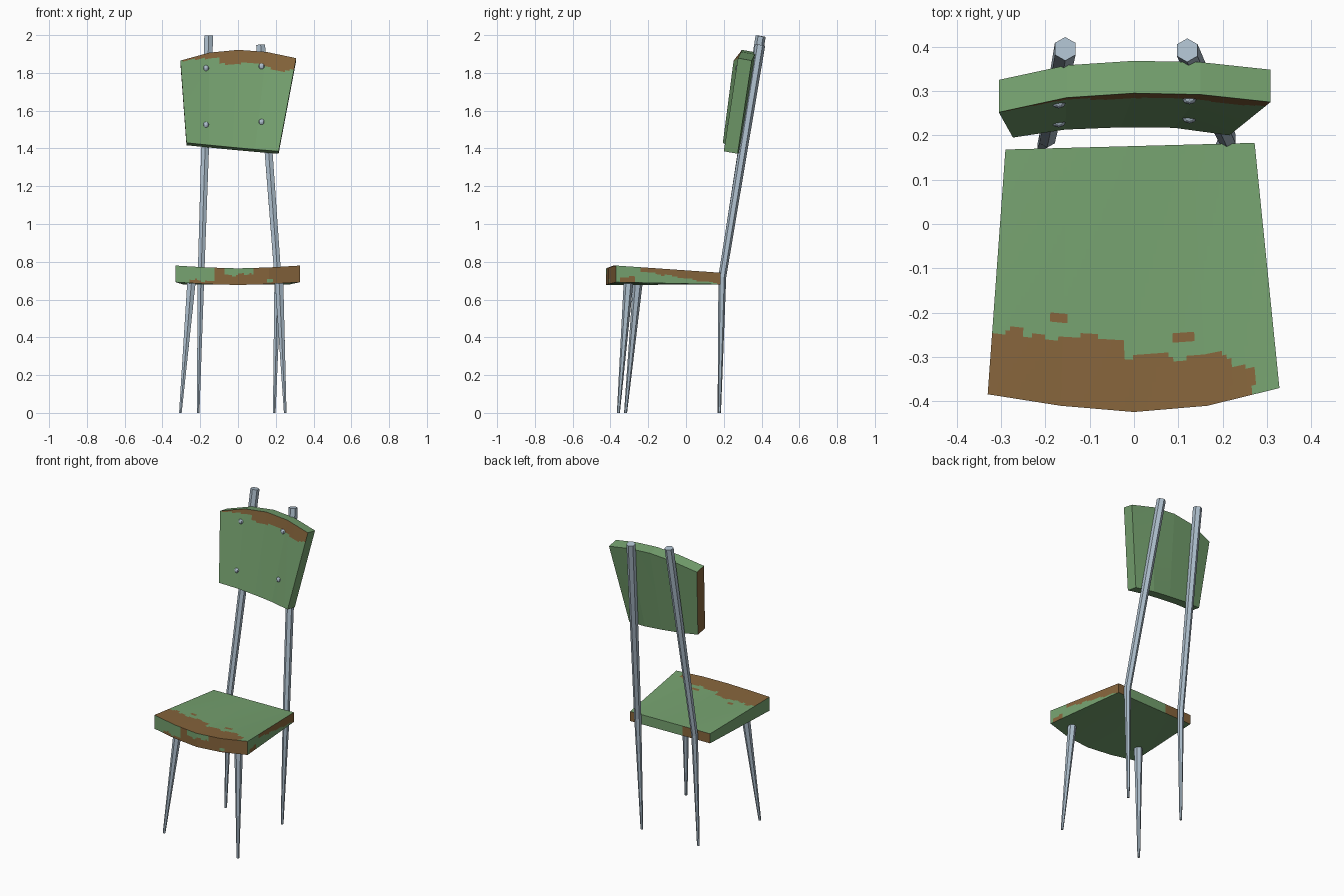
import bpy, bmesh, math
from mathutils import Vector

if "Cube" in bpy.data.objects:
    bpy.data.objects.remove(bpy.data.objects["Cube"])


def material(name, rgb):
    m = bpy.data.materials.new(name)
    m.diffuse_color = (*rgb, 1)
    m.use_nodes = True
    m.node_tree.nodes["Principled BSDF"].inputs["Base Color"].default_value = m.diffuse_color
    return m


GREEN = material("faded green paint", (0.18, 0.36, 0.16))
BROWN = material("bare brown wood", (0.24, 0.13, 0.045))
STEEL = material("blue grey metal", (0.42, 0.52, 0.61))


def finish(name, bm, mats):
    bmesh.ops.recalc_face_normals(bm, faces=bm.faces[:])
    me = bpy.data.meshes.new(name)
    bm.to_mesh(me)
    bm.free()
    for m in mats:
        me.materials.append(m)
    ob = bpy.data.objects.new(name, me)
    bpy.context.collection.objects.link(ob)
    return ob


def along(points, t):
    """Point at fraction t on a polyline with evenly spaced knots."""
    s = t * (len(points) - 1)
    i = min(int(s), len(points) - 2)
    return Vector(points[i]).lerp(Vector(points[i + 1]), s - i)


def slab(name, rails, counts, worn):
    """Panel lofted between four rails (a0, a1 on face A; b0, b1 on face B).
    u runs along the rails, v from rail 0 to 1, w from face A to B.
    worn(side, centre) decides which faces show bare wood."""
    a0, a1, b0, b1 = rails

    def at(c):
        u, v, w = c
        a = along(a0, u).lerp(along(a1, u), v)
        b = along(b0, u).lerp(along(b1, u), v)
        return a.lerp(b, w)

    bm = bmesh.new()
    verts = {}

    def vert(key):
        if key not in verts:
            verts[key] = bm.verts.new(at([k / n for k, n in zip(key, counts)]))
        return verts[key]

    for axis in range(3):
        p, q = [k for k in range(3) if k != axis]
        for end in (0, 1):
            for i in range(counts[p]):
                for j in range(counts[q]):
                    loop = []
                    for di, dj in ((0, 0), (1, 0), (1, 1), (0, 1)):
                        key = [0, 0, 0]
                        key[axis] = end * counts[axis]
                        key[p], key[q] = i + di, j + dj
                        loop.append(vert(tuple(key)))
                    f = bm.faces.new(loop)
                    side = "uvw"[axis] + str(end)
                    f.material_index = int(worn(side, f.calc_center_median()))
    return finish(name, bm, [GREEN, BROWN])


def step(x, table, last):
    """Ragged paint edge: value of the first step whose limit exceeds x."""
    return next((val for lim, val in table if x < lim), last)


# Seat: bowed front edge, slightly dished, worn along the front
def seat_worn(side, c):
    x, y, z = c
    wave = 0.006 * math.sin(45 * x) + 0.004 * math.sin(110 * x)
    if side == "w1":
        spots = (abs(x + 0.17) < 0.017 and abs(y + 0.213) < 0.009) or \
                (abs(x - 0.107) < 0.025 and abs(y + 0.258) < 0.012)
        edge = step(x, [(-0.25, -0.238), (-0.025, -0.255), (0.22, -0.298),
                        (0.27, -0.32)], -0.5)
        return spots or y < edge + wave
    if side == "v0":
        if x < -0.12:
            return -0.26 < x and z < 0.702 + wave
        patch = -0.07 < x < 0.085 and z > 0.732 + wave
        spot = abs(x - 0.17) < 0.02 and z < 0.71 and z > 0.695
        return not (patch or spot)
    if side == "v1":
        return x < -0.1 or x > 0.2
    if side == "u1":
        if y < -0.24:
            return z < 0.72 and y > -0.35 and y < -0.27
        return z > 0.745 - 0.17 * (y + 0.2) + 0.004 * math.sin(60 * y)
    return False


front_top = [(-.33, -.384, .78), (-.165, -.41, .77), (0, -.424, .765),
             (.165, -.41, .77), (.328, -.37, .78)]
front_low = [(x, y, z - 0.088) for x, y, z in front_top]
back_top = [(-.29, .168, .742), (.272, .183, .742)]
back_low = [(x, y, .68) for x, y, z in back_top]
slab("seat", (front_low, back_low, front_top, back_top), (64, 56, 10), seat_worn)


# Backrest: curved board leaning back, worn along its upper front edge
def rest_worn(side, c):
    x, y, z = c
    if side == "w0":
        edge = step(x, [(-0.2, 1.867), (-0.1, 1.877), (0.02, 1.845),
                        (0.11, 1.85), (0.17, 1.83)], 1.812)
        return z > edge + 0.005 * math.sin(50 * x)
    return side == "u0"


rest_low = [(-.273, .195, 1.43), (-.155, .213, 1.418), (-.03, .218, 1.406),
            (.09, .217, 1.395), (.215, .2, 1.385)]
rest_top = [(-.305, .252, 1.865), (-.152, .285, 1.907), (0, .295, 1.922),
            (.15, .292, 1.911), (.308, .275, 1.878)]
shift = Vector((0, .073, -.013))
rest_low_b = [Vector(p) + shift for p in rest_low]
rest_top_b = [Vector(p) + shift for p in rest_top]
slab("backrest", (rest_low, rest_top, rest_low_b, rest_top_b), (56, 48, 4), rest_worn)


# Tapered six-sided metal rods
def rod(name, path):
    pts = [Vector(p[:3]) for p in path]
    bm = bmesh.new()
    rings = []
    for i, p in enumerate(path):
        t = (pts[min(i + 1, len(pts) - 1)] - pts[max(i - 1, 0)]).normalized()
        if i == 0:
            t = Vector((0, 0, 1))
        ax = Vector((0, 1, 0)).cross(t).normalized()
        ay = t.cross(ax)
        rings.append([bm.verts.new(pts[i] + p[3] * (ax * math.sin(k * math.pi / 3)
                                                    + ay * math.cos(k * math.pi / 3)))
                      for k in range(6)])
    for a, b in zip(rings, rings[1:]):
        for k in range(6):
            bm.faces.new((a[k], a[(k + 1) % 6], b[(k + 1) % 6], b[k]))
    bm.faces.new(rings[0])
    bm.faces.new(rings[-1])
    finish(name, bm, [STEEL])


rod("back_post_left", [(-.211, .175, 0, .008), (-.196, .192, .72, .02),
                       (-.155, .395, 1.995, .027)])
rod("back_post_right", [(.192, .177, 0, .008), (.211, .192, .72, .021),
                        (.12, .392, 1.947, .027)])
rod("front_leg_left", [(-.305, -.32, 0, .008), (-.245, -.253, .71, .026)])
rod("front_leg_right", [(.25, -.358, 0, .008), (.217, -.303, .71, .026)])

# Rounded bolt heads on the front of the backrest
for i, (x, y, z) in enumerate([(-.17, .272, 1.825), (.125, .281, 1.835),
                               (-.17, .229, 1.525), (.125, .238, 1.54)]):
    bm = bmesh.new()
    bmesh.ops.create_uvsphere(bm, u_segments=8, v_segments=6, radius=0.016)
    bmesh.ops.scale(bm, vec=(1, 0.7, 1), verts=bm.verts[:])
    bmesh.ops.translate(bm, vec=(x, y, z), verts=bm.verts[:])
    finish("bolt_head_%d" % (i + 1), bm, [STEEL])
